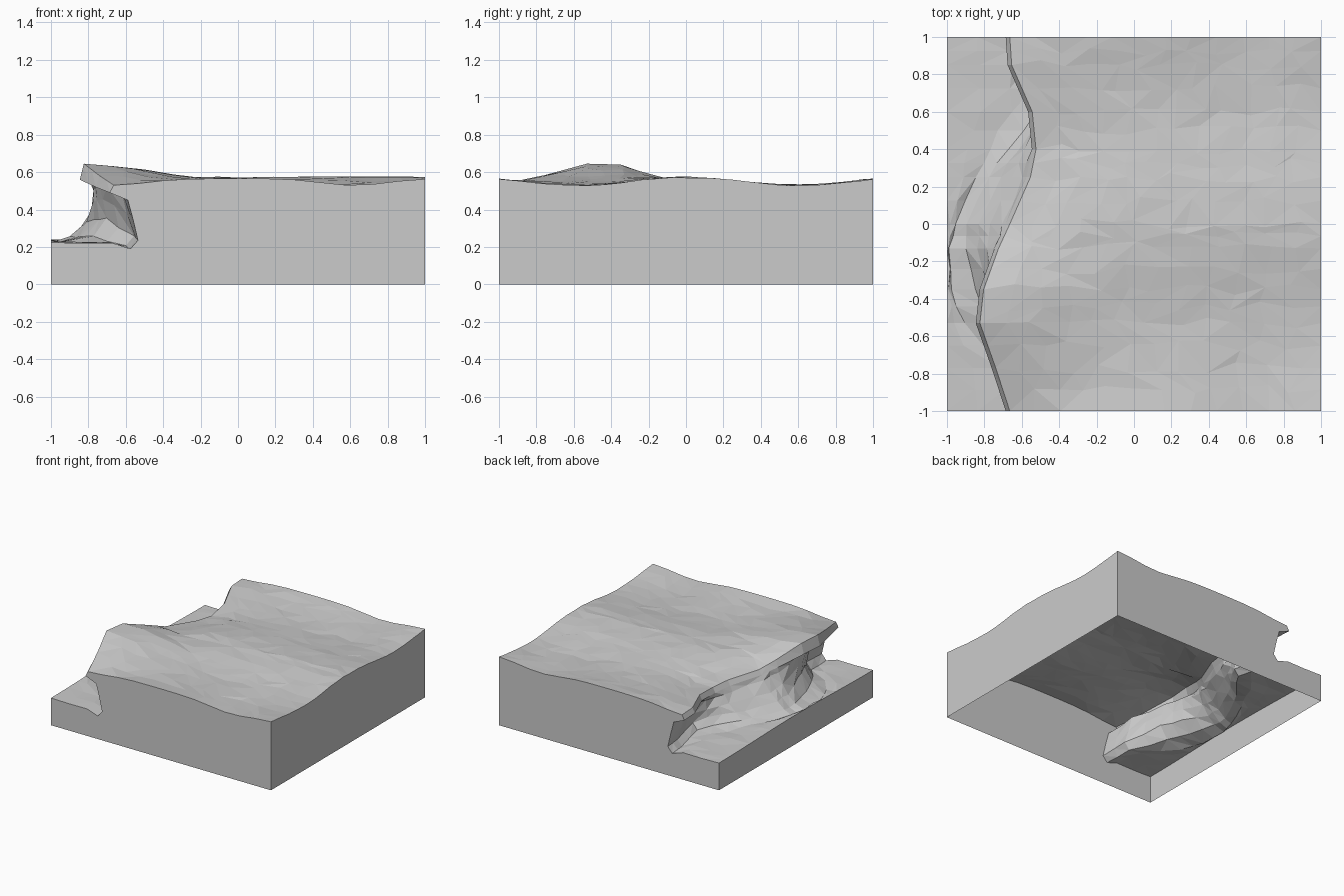
import bpy, bmesh, math, random
from mathutils import Vector

random.seed(4)
cube = bpy.data.objects.get("Cube")
if cube:
    bpy.data.objects.remove(cube, do_unlink=True)

stone = bpy.data.materials.new("grey_stone")
stone.use_nodes = True
GREY = (0.6, 0.6, 0.6, 1)
stone.diffuse_color = GREY
stone.node_tree.nodes["Principled BSDF"].inputs["Base Color"].default_value = GREY

# Cliff stations: y, lip x, lip height, wall foot x, rubble lift, slope (0 undercut, 1 ramp)
STATIONS = [
    (-1.0, -.67, .53, -.535, 0, 0),
    (-.77, -.745, .58, -.56, .02, 0),
    (-.53, -.83, .645, -.69, .12, .1),
    (-.35, -.81, .64, -.71, .12, .35),
    (-.13, -.73, .565, -.68, .1, .8),
    (.0, -.67, .52, -.66, .1, 1),
    (.25, -.56, .5, -.58, .1, 1),
    (.4, -.53, .49, -.5, .08, .7),
    (.6, -.55, .51, -.45, .02, .2),
    (.85, -.66, .53, -.52, 0, 0),
    (1.0, -.67, .53, -.535, 0, 0),
]
TOP_COLUMNS = 12


def mix(a, b, t):
    return a + (b - a) * t


def plateau_height(x, y):
    wave = .552 + .021 * math.cos(2 * math.pi * y / 1.16)
    dip = .036 * y * y * math.exp(-((x - .62) / .24) ** 2)
    return wave - dip


def section(y, lip, crest, foot, lift, slope):
    """Points from the low ground, up the wall, to the far plateau edge."""
    inner = abs(y) < .99
    low = .232 + .008 * math.cos(math.pi * y)
    under = crest - .04 - max(0, crest - .53) * .4
    toe = mix(foot - .14 - .5 * lift, lip - .28, slope)
    # Undercut wall, blended into a smooth concave ramp where the slope asks for it
    wall = [(foot - .04 - .3 * lift, .19 + .6 * lift), (foot, .235 + lift),
            (foot - .025, mix(.235 + lift, crest - .1, .55)),
            (mix(foot, lip, .4), crest - .08)]
    pts = [(-1, low), (mix(-1, toe, .5), low - .004), (toe, .222)]
    for i, (x, z) in enumerate(wall):
        u = (i + 1) / (len(wall) + .5)
        pts.append((mix(x, mix(toe, lip, u), slope),
                    mix(z, mix(.222, under, u ** 1.5), slope)))
    pts += [(lip - .016, under), (lip + .006, crest)]
    row = []
    for i, (x, z) in enumerate(pts):
        j = .009 if inner and 0 < i < 7 else 0
        row.append(Vector((x + random.uniform(-j, j), y, z + random.uniform(-j, j) * .6)))
    # Plateau, easing from the lip height to the rolling ground
    for c in range(1, TOP_COLUMNS + 1):
        x = mix(lip, 1, c / TOP_COLUMNS)
        dy = 0
        if c < TOP_COLUMNS and inner:
            x += random.uniform(-.04, .04)
            dy = random.uniform(-.03, .03)
        h = plateau_height(x, y + dy)
        reach = .52 if crest > h else .25
        h += (crest - h) * math.exp(-((x - lip) / reach) ** 2)
        if inner:
            h += random.uniform(-.004, .004)
        row.append(Vector((x, y + dy, h)))
    return row


# Rows at each station and halfway between them
rows = []
for a, b in zip(STATIONS, STATIONS[1:]):
    rows.append(section(*a))
    rows.append(section(*[mix(p, q, .5) for p, q in zip(a, b)]))
rows.append(section(*STATIONS[-1]))

bm = bmesh.new()
grid = [[bm.verts.new(p) for p in row] for row in rows]

# Ground, wall and plateau skin, in irregular triangles
for r0, r1 in zip(grid, grid[1:]):
    for i in range(len(r0) - 1):
        a, b, c, d = r0[i], r0[i + 1], r1[i + 1], r1[i]
        if random.random() < .5:
            bm.faces.new((a, b, c))
            bm.faces.new((a, c, d))
        else:
            bm.faces.new((a, b, d))
            bm.faces.new((b, c, d))

# Four straight sides, open underneath
corner = {(sx, sy): bm.verts.new((sx, sy, 0)) for sx in (-1, 1) for sy in (-1, 1)}
bm.faces.new([corner[-1, -1], corner[1, -1]] + grid[0][::-1])
bm.faces.new([corner[1, 1], corner[-1, 1]] + grid[-1])
bm.faces.new([corner[-1, 1], corner[-1, -1]] + [r[0] for r in grid])
bm.faces.new([corner[1, -1], corner[1, 1]] + [r[-1] for r in grid[::-1]])
bm.normal_update()

mesh = bpy.data.meshes.new("cliff_tile")
bm.to_mesh(mesh)
bm.free()
mesh.materials.append(stone)
tile = bpy.data.objects.new("cliff_tile", mesh)
bpy.context.collection.objects.link(tile)
